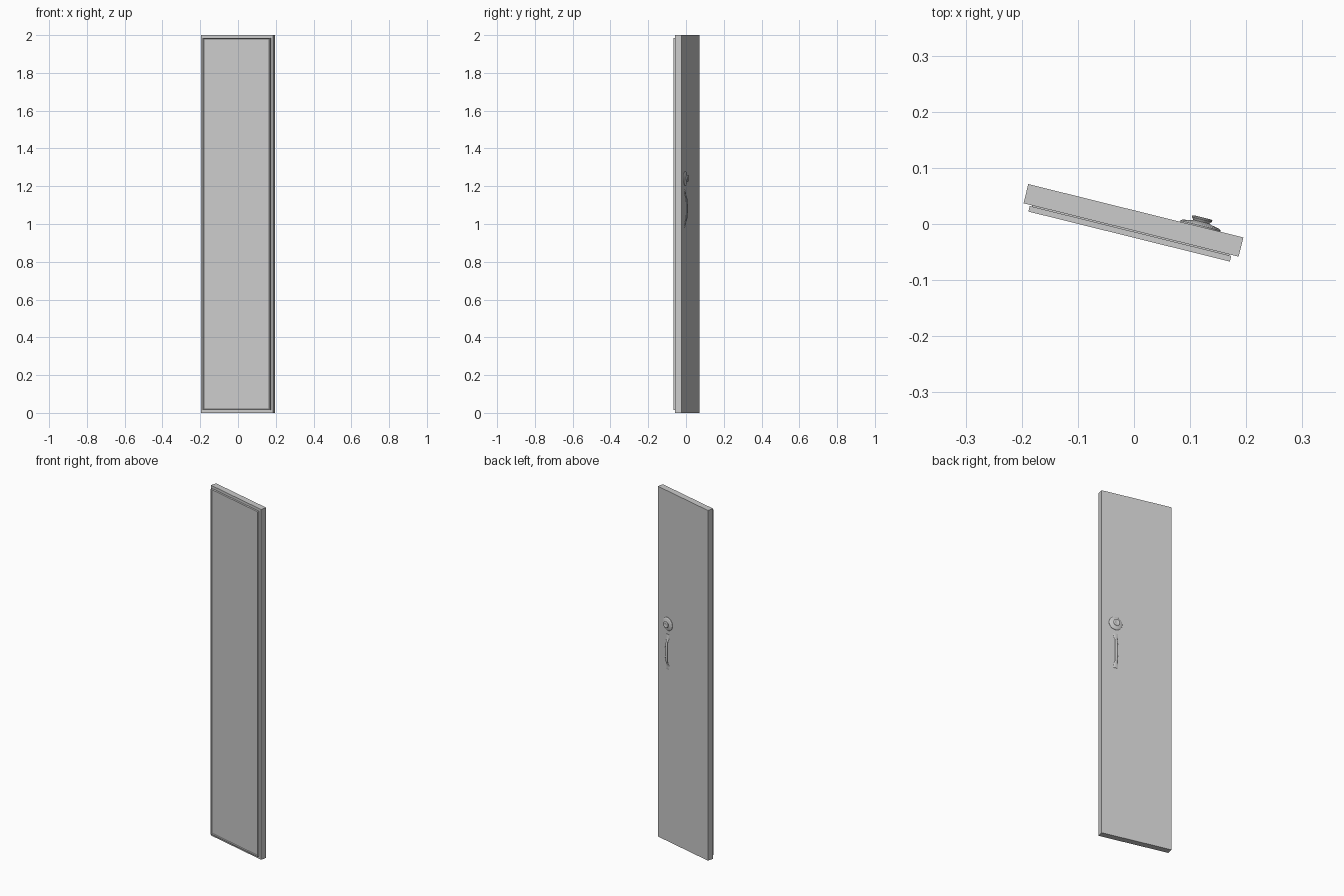
import bpy, bmesh, math
from mathutils import Matrix, Vector

if "Cube" in bpy.data.objects:
    bpy.data.objects.remove(bpy.data.objects["Cube"])

# The whole door is swung about the vertical axis
SWING = Matrix.Rotation(math.radians(-13.93), 4, 'Z')
BACK = 0.0237          # local y of the flat outer face
HW_X = 0.1155          # local x of lock and handle


def finish(name, bm, smooth=False):
    bmesh.ops.recalc_face_normals(bm, faces=bm.faces)
    bm.transform(SWING)
    me = bpy.data.meshes.new(name)
    bm.to_mesh(me)
    bm.free()
    ob = bpy.data.objects.new(name, me)
    bpy.context.collection.objects.link(ob)
    if smooth:
        bpy.ops.object.select_all(action='DESELECT')
        ob.select_set(True)
        bpy.context.view_layer.objects.active = ob
        bpy.ops.object.shade_smooth_by_angle(angle=math.radians(35))
    return ob


def box(x0, x1, y0, y1, z0, z1):
    bm = bmesh.new()
    bmesh.ops.create_cube(bm, size=1)
    bm.transform(Matrix.Translation(((x0 + x1) / 2, (y0 + y1) / 2, (z0 + z1) / 2))
                 @ Matrix.Diagonal((x1 - x0, y1 - y0, z1 - z0, 1)))
    return bm


def loft(rings):
    bm = bmesh.new()
    loops = [[bm.verts.new(p) for p in ring] for ring in rings]
    n = len(loops[0])
    for a, b in zip(loops, loops[1:]):
        for i in range(n):
            j = (i + 1) % n
            bm.faces.new((a[i], a[j], b[j], b[i]))
    bm.faces.new(loops[0])
    bm.faces.new(loops[-1])
    return bm


# Main slab
finish("door_slab", box(-0.2, 0.195, -0.0115, BACK, 0, 2))

# Narrow seal that leaves a dark groove behind the lip
finish("door_seal", box(-0.184, 0.178, -0.0145, -0.0112, 0.018, 1.982))

# Raised lip with a shallow sunken panel
bm = box(-0.188, 0.182, -0.0238, -0.0135, 0.014, 1.986)
bm.normal_update()
front = min(bm.faces, key=lambda f: f.calc_center_median().y)
bmesh.ops.inset_region(bm, faces=[front], thickness=0.007)
bmesh.ops.inset_region(bm, faces=[front], thickness=0.004)
bmesh.ops.translate(bm, verts=front.verts, vec=(0, 0.004, 0))
finish("door_inner_panel", bm)

# Round lock: domed rosette, neck and flared knob as one turned profile
profile = [(0.037, -0.001), (0.037, 0.002), (0.034, 0.0045), (0.027, 0.006),
           (0.019, 0.0075), (0.015, 0.009), (0.0165, 0.0115), (0.0185, 0.0135),
           (0.0185, 0.0155), (0.0165, 0.017), (0.011, 0.0172), (0.009, 0.0160)]
SIDES = 40
finish("lock_knob", loft([
    [Vector((HW_X + r * math.cos(2 * math.pi * k / SIDES), BACK + h,
             1.241 + r * math.sin(2 * math.pi * k / SIDES))) for k in range(SIDES)]
    for r, h in profile]), True)

# Bowed pull handle: (distance from middle, standoff, half width, half thickness)
half = [(0.0, 0.0115, 0.0085, 0.0033), (0.03, 0.0105, 0.008, 0.0033),
        (0.052, 0.0085, 0.007, 0.0033), (0.064, 0.0055, 0.007, 0.003),
        (0.072, 0.002, 0.009, 0.0025), (0.085, 0.0008, 0.011, 0.002),
        (0.097, 0.0006, 0.0115, 0.0018), (0.1, 0.0003, 0.0095, 0.001)]
stations = [(-d, *rest) for d, *rest in reversed(half[1:])] + half
finish("pull_handle", loft([
    [Vector((HW_X + w * math.cos(2 * math.pi * k / 16),
             BACK + off + t * math.sin(2 * math.pi * k / 16), 1.082 + d))
     for k in range(16)]
    for d, off, w, t in stations]), True)
